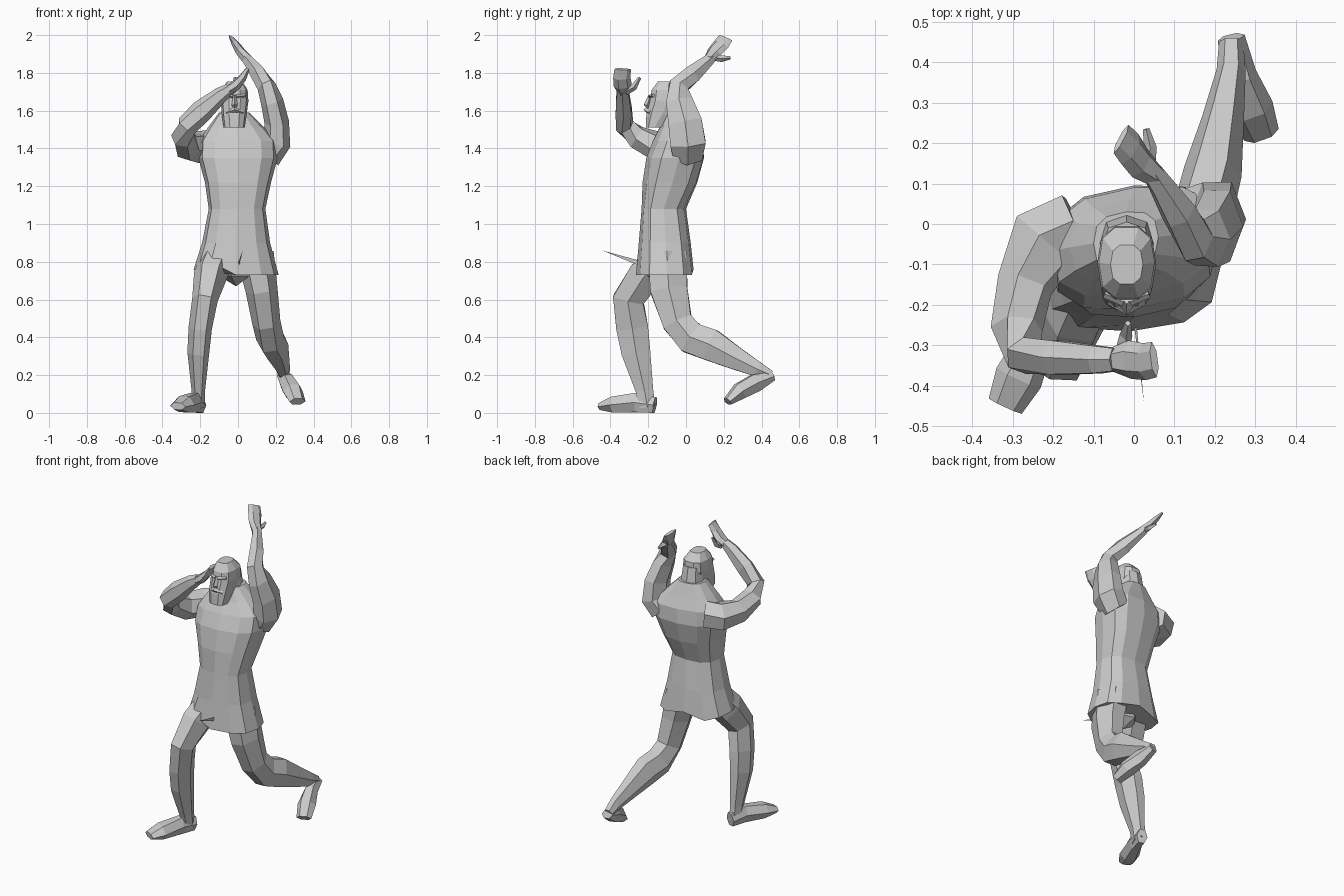
import bpy, bmesh, math
from mathutils import Vector


def skin(name, rings):
    """Bridge equal-sized rings of points into a closed flat-shaded mesh."""
    bm = bmesh.new()
    loops = [[bm.verts.new(p) for p in r] for r in rings]
    n = len(loops[0])
    for a, b in zip(loops, loops[1:]):
        for i in range(n):
            j = (i + 1) % n
            bm.faces.new((a[i], a[j], b[j], b[i]))
    bm.faces.new(loops[0])
    bm.faces.new(loops[-1])
    bmesh.ops.recalc_face_normals(bm, faces=bm.faces)
    me = bpy.data.meshes.new(name)
    bm.to_mesh(me)
    bm.free()
    ob = bpy.data.objects.new(name, me)
    bpy.context.collection.objects.link(ob)
    return ob


def tube(name, path, ref, n=6):
    """Limb along path of (x, y, z, radius along ref, radius across)."""
    pts = [Vector(p[:3]) for p in path]
    rings = []
    for k, p in enumerate(path):
        t = (pts[min(k + 1, len(pts) - 1)] - pts[max(k - 1, 0)]).normalized()
        u = Vector(ref)
        u = (u - t * u.dot(t)).normalized()
        v = t.cross(u)
        ring = []
        for i in range(n):
            a = math.tau * i / n
            q = pts[k] + u * p[3] * math.cos(a) + v * p[4] * 1.08 * math.sin(a)
            q.z = max(q.z, 0)
            ring.append(q)
        rings.append(ring)
    return skin(name, rings)


def stack(name, levels, n, power, lift=None):
    """Upright body from levels (z, centre x, half width, front y, back y, shear)."""
    rings = []
    for k, (z, cx, rx, yf, yb, sh) in enumerate(levels):
        ring = []
        for i in range(n):
            a = math.tau * i / n
            c, s = math.cos(a), math.sin(a)
            x = rx * math.copysign(abs(c) ** power, c)
            y = (yf + yb) / 2 + (yb - yf) / 2 * math.copysign(abs(s) ** power, s)
            dz = lift.get(i, 0) if lift and k == 0 else 0
            ring.append((cx + x, y + sh * x, z + dz))
        rings.append(ring)
    return skin(name, rings)


# Torso and tunic with an uneven hem
stack("tunic_torso", [
    (0.73, -0.01, 0.225, -0.265, 0.04, 0.05),
    (0.90, -0.01, 0.18, -0.25, 0.025, 0.03),
    (1.08, -0.005, 0.15, -0.235, 0.0, 0.0),
    (1.22, 0.0, 0.175, -0.23, 0.06, 0.08),
    (1.35, 0.0, 0.21, -0.21, 0.095, 0.1),
    (1.44, 0.0, 0.205, -0.175, 0.09, 0.12),
    (1.51, -0.01, 0.15, -0.14, 0.06, 0.12),
    (1.59, -0.02, 0.08, -0.11, 0.03, 0.1),
], 12, 0.75, {6: 0.03, 7: 0.03, 8: 0.07, 9: 0, 3: 0.03, 5: 0.02})

# Pelvis under the tunic
bpy.ops.mesh.primitive_ico_sphere_add(subdivisions=1, radius=0.1,
                                      location=(-0.01, -0.12, 0.77))
bpy.context.object.name = "pelvis"

# Thin pointed flap sticking out at the front
bpy.ops.mesh.primitive_cone_add(vertices=3, radius1=0.014, radius2=0, depth=0.2)
flap = bpy.context.object
flap.name = "front_flap"
flap.location = (0.015, -0.35, 0.828)
flap.rotation_euler = Vector((0.02, -0.19, 0.065)).to_track_quat('Z', 'X').to_euler()
flap.scale = (1, 0.3, 1)

# Head, hair and face
stack("head", [
    (1.51, -0.02, 0.056, -0.215, -0.12, 0),
    (1.58, -0.02, 0.066, -0.213, -0.04, 0),
    (1.65, -0.018, 0.073, -0.195, 0.0, 0),
    (1.71, -0.018, 0.069, -0.185, -0.005, 0),
    (1.755, -0.018, 0.04, -0.15, -0.05, 0),
], 10, 0.75)
stack("neck_hair", [
    (1.47, -0.015, 0.09, -0.13, 0.06, 0),
    (1.57, -0.018, 0.068, -0.12, 0.025, 0),
    (1.68, -0.018, 0.06, -0.12, 0.005, 0),
], 8, 0.8)
tube("nose", [(-0.018, -0.188, 1.68, 0.008, 0.01),
              (-0.018, -0.205, 1.63, 0.016, 0.018),
              (-0.018, -0.195, 1.615, 0.01, 0.01)], (1, 0, 0), 4)
for side in (-1, 1):
    tube("brow", [(-0.018 + side * 0.008, -0.192, 1.675, 0.01, 0.01),
                  (-0.018 + side * 0.055, -0.172, 1.68, 0.008, 0.01)], (0, 0, 1), 4)
tube("moustache", [(-0.06, -0.19, 1.59, 0.012, 0.01),
                   (-0.018, -0.212, 1.605, 0.014, 0.012),
                   (0.024, -0.19, 1.59, 0.012, 0.01)], (0, 0, 1), 4)

# Bent arm in front of the face
tube("front_arm", [
    (-0.14, 0.0, 1.41, 0.09, 0.08),
    (-0.22, -0.04, 1.405, 0.085, 0.09),
    (-0.27, -0.15, 1.41, 0.08, 0.065),
    (-0.29, -0.26, 1.46, 0.065, 0.06),
    (-0.27, -0.325, 1.52, 0.06, 0.045),
    (-0.19, -0.33, 1.60, 0.06, 0.045),
    (-0.09, -0.335, 1.685, 0.042, 0.036),
    (-0.045, -0.335, 1.715, 0.03, 0.03),
], (-0.3, 0, 1))
tube("front_hand", [
    (-0.06, -0.335, 1.70, 0.028, 0.025),
    (-0.01, -0.335, 1.735, 0.048, 0.026),
    (0.025, -0.34, 1.775, 0.046, 0.02),
    (0.05, -0.335, 1.82, 0.044, 0.01),
], (0, 1, 0.2))
tube("front_thumb", [(-0.03, -0.32, 1.70, 0.018, 0.018),
                     (-0.02, -0.275, 1.725, 0.016, 0.016),
                     (-0.015, -0.245, 1.775, 0.008, 0.008)], (1, 0, 0), 4)

# Raised arm reaching up and back
tube("raised_arm", [
    (0.15, 0.01, 1.36, 0.08, 0.08),
    (0.205, 0.01, 1.43, 0.075, 0.10),
    (0.205, -0.005, 1.54, 0.065, 0.095),
    (0.18, -0.035, 1.65, 0.06, 0.075),
    (0.15, -0.04, 1.73, 0.05, 0.055),
    (0.11, 0.03, 1.79, 0.045, 0.05),
    (0.065, 0.10, 1.85, 0.032, 0.036),
    (0.04, 0.135, 1.88, 0.028, 0.028),
], (1, 0, 0))
tube("raised_hand", [
    (0.05, 0.12, 1.87, 0.028, 0.028),
    (0.015, 0.15, 1.91, 0.042, 0.024),
    (-0.01, 0.185, 1.95, 0.046, 0.018),
    (-0.032, 0.21, 1.985, 0.042, 0.008),
], (0.4, 0.8, -0.3))
tube("raised_thumb", [(0.035, 0.14, 1.885, 0.018, 0.018),
                      (0.04, 0.19, 1.875, 0.016, 0.016),
                      (0.03, 0.235, 1.88, 0.008, 0.008)], (1, 0, 0), 4)

# Leading leg, planted
tube("front_leg", [
    (-0.10, -0.12, 0.84, 0.09, 0.09),
    (-0.145, -0.215, 0.73, 0.09, 0.095),
    (-0.175, -0.305, 0.60, 0.068, 0.088),
    (-0.20, -0.285, 0.45, 0.062, 0.09),
    (-0.21, -0.265, 0.32, 0.058, 0.082),
    (-0.21, -0.22, 0.12, 0.036, 0.05),
    (-0.21, -0.205, 0.03, 0.034, 0.045),
], (1, 0, 0))
tube("front_foot", [
    (-0.20, -0.165, 0.04, 0.034, 0.045),
    (-0.23, -0.26, 0.055, 0.042, 0.055),
    (-0.285, -0.38, 0.045, 0.06, 0.045),
    (-0.318, -0.45, 0.035, 0.045, 0.02),
], (1, 0, 0))

# Trailing leg, knee bent with the heel lifted
tube("back_leg", [
    (0.09, -0.10, 0.84, 0.10, 0.11),
    (0.125, -0.09, 0.65, 0.085, 0.105),
    (0.15, -0.045, 0.48, 0.075, 0.085),
    (0.17, 0.03, 0.395, 0.075, 0.09),
    (0.195, 0.13, 0.36, 0.072, 0.09),
    (0.22, 0.26, 0.29, 0.052, 0.065),
    (0.24, 0.38, 0.23, 0.036, 0.042),
    (0.24, 0.45, 0.20, 0.03, 0.025),
], (1, 0, 0))
tube("back_foot", [
    (0.24, 0.46, 0.195, 0.034, 0.025),
    (0.26, 0.37, 0.16, 0.042, 0.05),
    (0.29, 0.285, 0.115, 0.055, 0.045),
    (0.315, 0.22, 0.06, 0.045, 0.022),
], (1, 0.3, 0))
